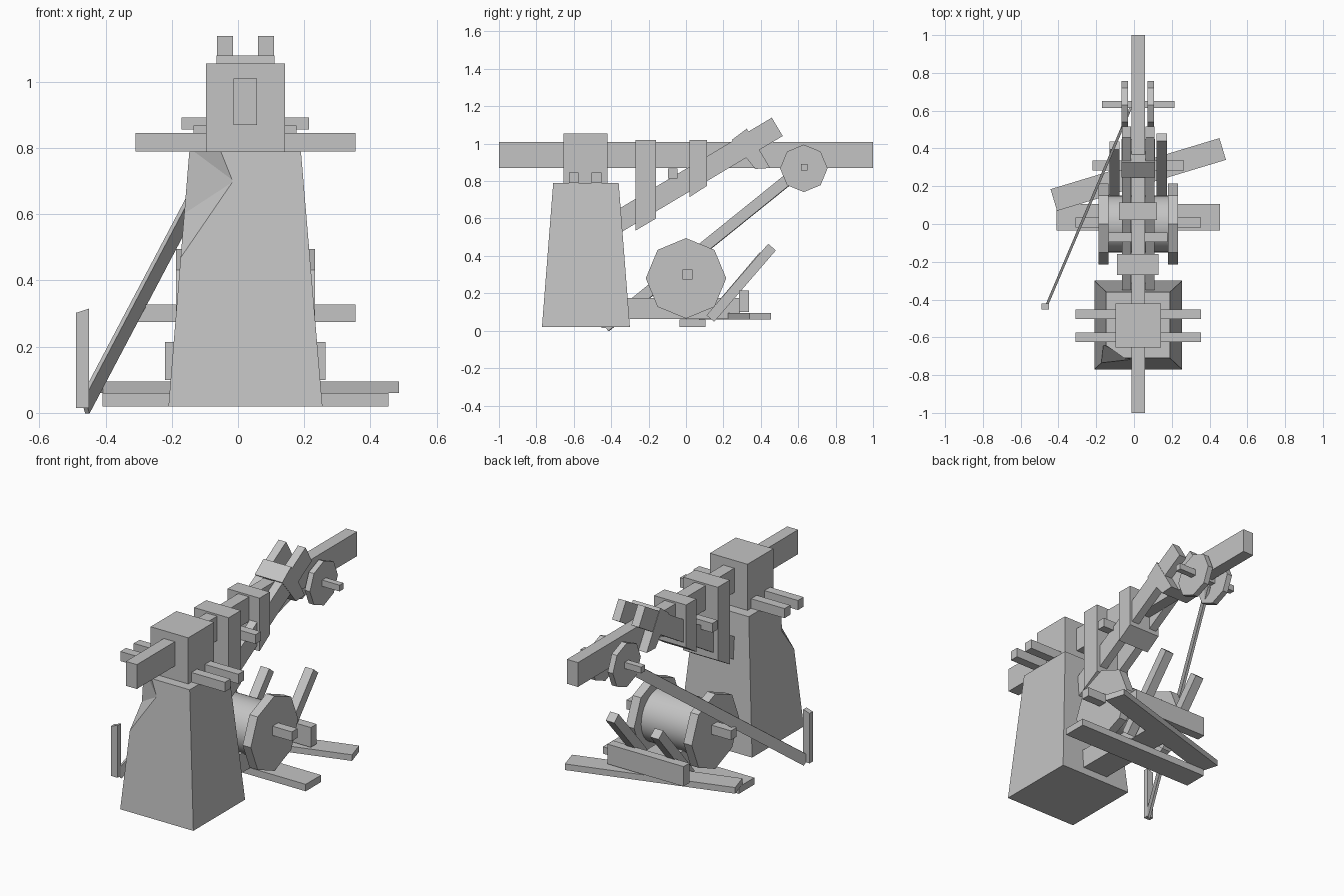
import bpy, bmesh, math
from mathutils import Vector, Matrix

cube = bpy.data.objects.get("Cube")
if cube:
    bpy.data.objects.remove(cube, do_unlink=True)

grey = bpy.data.materials.new("plain_grey")
grey.use_nodes = True
grey.diffuse_color = (0.55, 0.55, 0.55, 1)
grey.node_tree.nodes["Principled BSDF"].inputs["Base Color"].default_value = (0.55, 0.55, 0.55, 1)
MID = 0.0225  # centre line of the frame


def finish(name, bm):
    bmesh.ops.recalc_face_normals(bm, faces=bm.faces[:])
    me = bpy.data.meshes.new(name)
    bm.to_mesh(me)
    bm.free()
    me.materials.append(grey)
    ob = bpy.data.objects.new(name, me)
    bpy.context.collection.objects.link(ob)
    return ob


def hull(name, pts):
    bm = bmesh.new()
    for p in pts:
        bm.verts.new(p)
    bmesh.ops.convex_hull(bm, input=bm.verts[:])
    return finish(name, bm)


def box(name, xs, ys, zs, turn=0):
    bm = bmesh.new()
    bmesh.ops.create_cube(bm, size=1)
    for v in bm.verts:
        v.co = Vector([(b - a) * c for (a, b), c in zip((xs, ys, zs), v.co)])
    centre = Vector([(a + b) / 2 for a, b in (xs, ys, zs)])
    bm.transform(Matrix.Translation(centre) @ Matrix.Rotation(turn, 4, "Z"))
    return finish(name, bm)


def bar(name, a, b, wide, deep):
    """Rectangular bar from a to b; wide is its horizontal thickness."""
    a, b = Vector(a), Vector(b)
    along = (b - a).normalized()
    side = along.cross(Vector((0, 0, 1))).normalized()
    up = side.cross(along)
    return hull(name, [p + side * s * wide / 2 + up * t * deep / 2
                       for p in (a, b) for s in (-1, 1) for t in (-1, 1)])


def slab(name, profile, xs):
    """Convex side profile in y, z stretched across x."""
    return hull(name, [(x, y, z) for x in xs for y, z in profile])


def wheel(name, xs, y, z, radius, sides=8):
    bm = bmesh.new()
    bmesh.ops.create_cone(bm, cap_ends=True, segments=sides, radius1=radius,
                          radius2=radius, depth=xs[1] - xs[0])
    bm.transform(Matrix.Translation(((xs[0] + xs[1]) / 2, y, z))
                 @ Matrix.Rotation(math.pi / 2, 4, "Y"))
    return finish(name, bm)


# Tapered tower with a chipped front corner
tower = hull("tower",
             [(x, y, 0.02) for x in (-0.21, 0.255) for y in (-0.77, -0.30)]
             + [(x, y, 0.79) for x in (-0.147, 0.19) for y in (-0.71, -0.36)])
chip = hull("chip_cutter", [
    (-0.055, -0.71, 0.80), (-0.012, -0.72, 0.70), (-0.175, -0.74, 0.46),
    (-0.165, -0.64, 0.60), (-0.147, -0.645, 0.80),
    (-0.10, -0.9, 0.80), (-0.3, -0.9, 0.80), (-0.3, -0.7, 0.80), (-0.3, -0.9, 0.46)])
chip.hide_render = True
chip.hide_viewport = True
cut = tower.modifiers.new("chip", "BOOLEAN")
cut.operation = "DIFFERENCE"
cut.solver = "EXACT"
cut.object = chip

# Head block, main beam and pegs
box("head_block", (-0.097, 0.142), (-0.655, -0.42), (0.79, 1.055))
box("main_beam", (-0.013, 0.057), (-1, 1), (0.87, 1.01))
for i, y in enumerate((-0.6, -0.478)):
    box(f"head_rod_{i}", (-0.31, 0.355), (y - 0.026, y + 0.026), (0.79, 0.845))
box("brace_peg", (-0.135, 0.177), (-0.095, -0.046), (0.815, 0.868))

# Diagonal braces beside the beam
for side, x in (("right", -0.039), ("left", 0.084)):
    bar(f"brace_{side}", (x, -0.39, 0.567), (x, 0.488, 1.09), 0.048, 0.114)

# Straps binding beam and braces
slab("strap_rear", [(-0.27, 1.02), (-0.16, 1.02), (-0.16, 0.60), (-0.27, 0.535)], (-0.09, 0.13))
slab("strap_middle", [(0.02, 1.02), (0.113, 1.02), (0.113, 0.775), (0.02, 0.715)], (-0.08, 0.123))
slab("strap_front", [(0.245, 1.02), (0.325, 1.08), (0.45, 0.87), (0.37, 0.865)], (-0.065, 0.11))

# Pulley at the beam tip
for side, xs in (("right", (-0.065, -0.032)), ("left", (0.072, 0.105))):
    wheel(f"pulley_{side}", xs, 0.63, 0.868, 0.127)
box("pulley_axle", (-0.17, 0.215), (0.615, 0.65), (0.856, 0.892))

# Winding drum
drum = wheel("drum", (-0.15, 0.195), 0, 0.28, 0.15, 32)
for p in drum.data.polygons:
    p.use_smooth = len(p.vertices) == 4
for side, xs in (("right", (-0.187, -0.135)), ("left", (0.18, 0.232))):
    wheel(f"drum_flange_{side}", xs, 0, 0.28, 0.215)
box("drum_axle", (-0.31, 0.355), (-0.018, 0.034), (0.275, 0.328))

# Base planks, rail, crossbar and leaning arms
box("base_plank", (-0.41, 0.455), (-0.035, 0.105), (0.02, 0.06))
box("turned_plank", (MID - 0.467, MID + 0.467), (0.202, 0.322), (0.06, 0.095),
    math.radians(16.8))
box("base_rail", (-0.06, 0.105), (-0.36, 0.29), (0.063, 0.175))
box("crossbar", (-0.22, 0.265), (0.283, 0.336), (0.10, 0.214))
for side, x, short in (("right", -0.104, 0.045), ("left", 0.147, 0)):
    bar(f"arm_{side}", (x, 0.13, 0.065), (x, 0.46 - short, 0.447 - short), 0.054, 0.054)

# Rope to the ground stake
bar("rope", (-0.462, -0.43, 0.022), (-0.02, 0.61, 0.86), 0.014, 0.06)
stake = box("stake", (-0.49, -0.45), (-0.452, -0.422), (0.015, 0.315))
for v in stake.data.vertices:
    if v.co.z > 0.2 and v.co.x < -0.47:
        v.co.z -= 0.013
